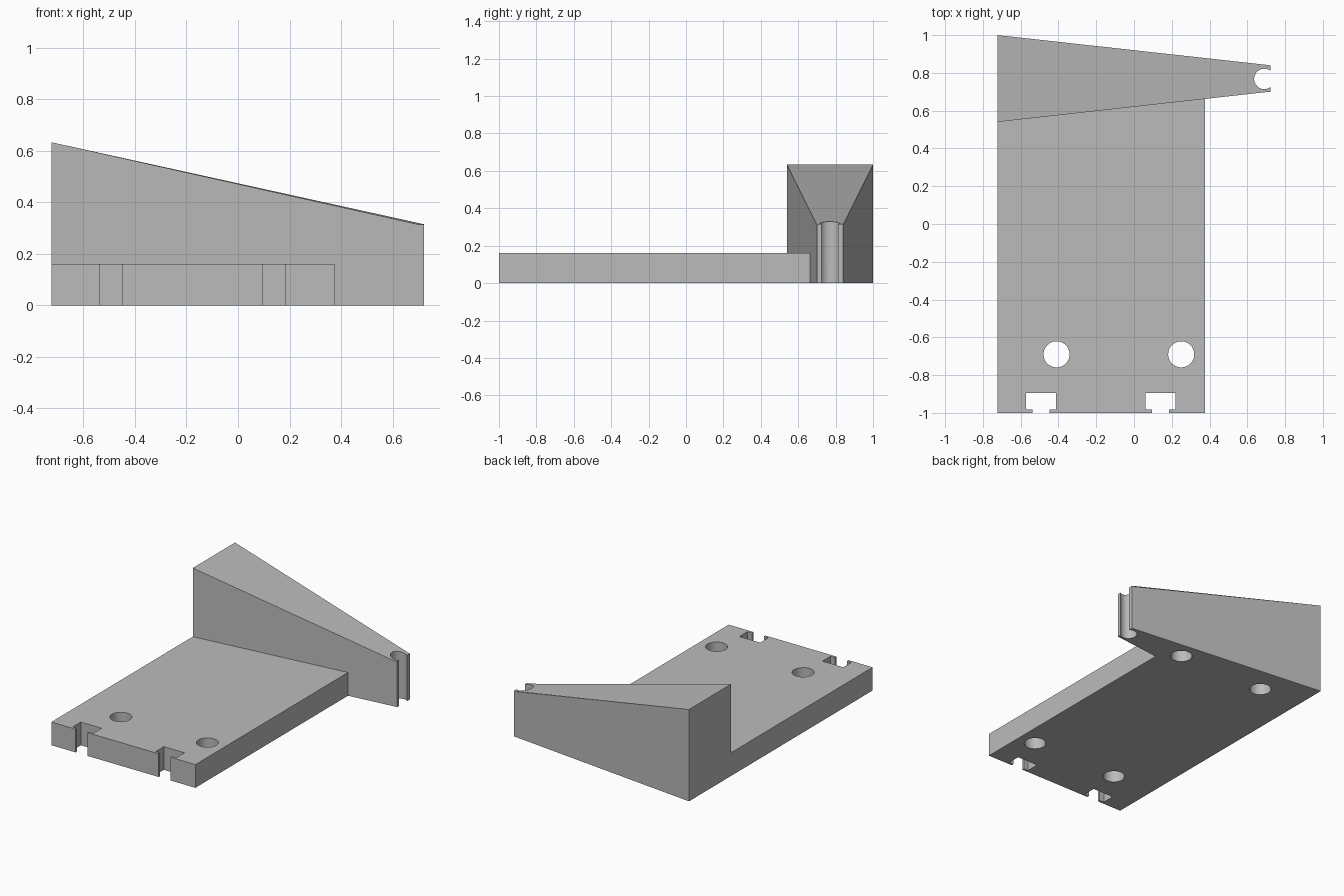
import bpy, bmesh, math

if "Cube" in bpy.data.objects:
    bpy.data.objects.remove(bpy.data.objects["Cube"])

grey = bpy.data.materials.new("light grey")
grey.diffuse_color = (0.5, 0.5, 0.5, 1)
grey.use_nodes = True
grey.node_tree.nodes["Principled BSDF"].inputs["Base Color"].default_value = grey.diffuse_color

PLATE_H = 0.16
LEFT, RIGHT, TIP = -0.723, 0.375, 0.722


def prism(name, outline, z0, z1):
    """Extrude a plan outline from z0 to z1."""
    bm = bmesh.new()
    face = bm.faces.new([bm.verts.new((x, y, z0)) for x, y in outline])
    out = bmesh.ops.extrude_face_region(bm, geom=[face])
    for v in out["geom"]:
        if isinstance(v, bmesh.types.BMVert):
            v.co.z = z1
    bmesh.ops.recalc_face_normals(bm, faces=bm.faces)
    mesh = bpy.data.meshes.new(name)
    bm.to_mesh(mesh)
    bm.free()
    mesh.materials.append(grey)
    ob = bpy.data.objects.new(name, mesh)
    bpy.context.collection.objects.link(ob)
    return ob


def circle(x, y, r, n=48):
    return [(x + r * math.cos(2 * math.pi * i / n),
             y + r * math.sin(2 * math.pi * i / n)) for i in range(n)]


def combine(target, other, operation):
    """Apply a boolean and remove the helper."""
    mod = target.modifiers.new(operation, 'BOOLEAN')
    mod.operation, mod.solver, mod.object = operation, 'EXACT', other
    bpy.context.view_layer.objects.active = target
    bpy.ops.object.modifier_apply(modifier=mod.name)
    bpy.data.objects.remove(other)


# Base plate with two T-shaped slots in its front edge
outline = [(LEFT, -1)]
for cx in (-0.493, 0.14):
    outline += [(cx - 0.045, -1), (cx - 0.045, -0.983), (cx - 0.079, -0.983),
                (cx - 0.079, -0.895), (cx + 0.079, -0.895), (cx + 0.079, -0.983),
                (cx + 0.045, -0.983), (cx + 0.045, -1)]
outline += [(RIGHT, -1), (RIGHT, 0.72), (LEFT, 0.72)]
body = prism("mounting_bracket", outline, 0, PLATE_H)

# Tapered arm across the back, sloping down to a short level tip
arm = prism("tapered_arm", [(LEFT, 0.54), (0.698, 0.698), (TIP, 0.70),
                            (TIP, 0.84), (0.698, 0.843), (LEFT, 1.0)], 0, 0.315)
for v in arm.data.vertices:
    if v.co.z > 0.1 and v.co.x < 0:
        v.co.z = 0.633
combine(body, arm, 'UNION')

# Round clip opening in the arm tip
combine(body, prism("clip_cutter", circle(0.69, 0.768, 0.054), -0.1, 0.8), 'DIFFERENCE')

# Screw holes: through the plate in front, blind from below under the arm
for x in (-0.41, 0.25):
    for y in (-0.69, 0.77):
        top = PLATE_H + 0.1 if y < 0 else PLATE_H
        combine(body, prism("hole_cutter", circle(x, y, 0.069), -0.1, top), 'DIFFERENCE')

# Crisp edges, smooth hole walls
bpy.ops.object.select_all(action='DESELECT')
body.select_set(True)
bpy.context.view_layer.objects.active = body
bpy.ops.object.shade_smooth_by_angle(angle=math.radians(25))
